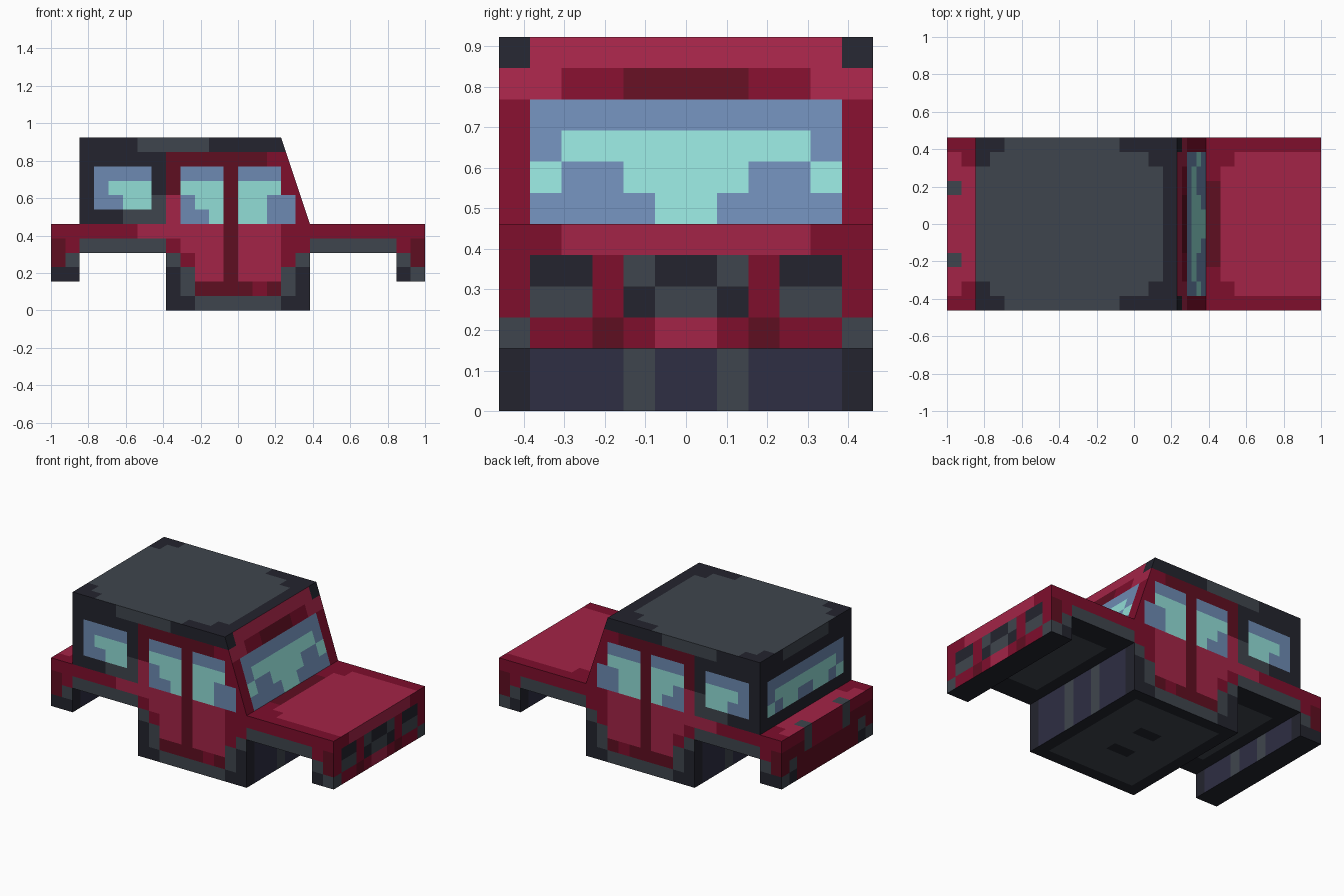
import bpy, bmesh
from mathutils import Vector

if "Cube" in bpy.data.objects:
    bpy.data.objects.remove(bpy.data.objects["Cube"])

U = 1 / 13  # panel grid unit

# Flat colours (sRGB 0-255, converted to linear)
COLOURS = {
    "bright_red": (163, 36, 71), "mid_red": (126, 14, 44), "dark_red": (95, 14, 33),
    "slate": (63, 69, 77), "charcoal": (35, 36, 46), "dusk": (46, 46, 67),
    "glass_blue": (109, 138, 178), "glass_teal": (145, 221, 214),
}
R, M, D, S, K, P, B, T = range(8)


def linear(v):
    v /= 255
    return v / 12.92 if v < 0.04045 else ((v + 0.055) / 1.055) ** 2.4


def paint(rects, a, b, base):
    """Colour of the last rectangle (colour, a0, a1, b0, b1) holding the point."""
    for c, a0, a1, b0, b1 in rects:
        if a0 < a < a1 and b0 < b < b1:
            base = c
    return base


# --- Flank (x, z) ---
CABIN_SIDE = [
    (K, -11, -5, 6, 12), (K, -5, 5, 11, 12), (S, -7, -2, 11, 12),
    (S, -8, -5, 6, 7), (S, -6, -5, 7, 8),
    (D, -5, 2, 6, 11), (M, 2, 5, 6, 11), (R, -5, -4, 6, 8),
]
SIDE_GLASS = [
    (B, -10, -6, 7, 10), (T, -9, -6, 8, 9), (T, -8, -6, 7, 8),
    (B, -4, -1, 6, 10), (T, -4, -1, 8, 9), (T, -3, -1, 7, 8), (T, -2, -1, 6, 7),
    (B, 0, 3, 8, 10), (B, 0, 4, 6, 8), (T, 0, 3, 8, 9), (T, 0, 2, 6, 8),
]
DOORS = [
    (M, -13, 13, 5, 6), (M, -5, 5, 3, 5), (D, -4, 4, 1, 3), (R, -7, 3, 5, 6),
    (R, -4, 3, 4, 5), (R, -3, 3, 2, 4), (M, 1, 2, 1, 2), (D, -1, 0, 1, 6),
]
SILL = [
    (K, -5, 5, 0, 1), (S, -3, 3, 0, 1), (K, -5, -4, 0, 4), (K, 4, 5, 0, 4),
    (S, -5, -4, 3, 4), (S, 4, 5, 3, 4), (S, -4, -3, 1, 3), (S, 3, 4, 1, 3),
]
FENDERS = [
    (S, -11, -5, 4, 5), (S, 5, 11, 4, 5), (K, -13, -11, 2, 4), (K, 11, 13, 2, 4),
    (M, -12, -11, 4, 5), (D, -13, -12, 3, 5), (S, -12, -11, 3, 4),
    (M, 11, 12, 4, 5), (D, 12, 13, 3, 5), (S, 11, 12, 3, 4), (S, 12, 13, 2, 3),
]
FLANK = CABIN_SIDE + SIDE_GLASS + DOORS + SILL + FENDERS

# --- Ends, using distance from the centre line (|y|, z) ---
WINDSHIELD = [
    (M, 5, 6, 6, 10), (R, 0, 6, 10, 12), (M, 2, 4, 10, 11), (D, 0, 2, 10, 11),
    (K, 5, 6, 11, 12), (B, 0, 5, 6, 10), (T, 0, 4, 8, 9), (T, 0, 2, 7, 8),
    (T, 4, 5, 7, 8), (T, 0, 1, 6, 7),
]
GRILLE = [
    (R, 0, 4, 5, 6), (K, 3, 5, 4, 5), (S, 3, 5, 3, 4), (S, 0, 2, 3, 5),
    (K, 0, 1, 4, 5), (K, 1, 2, 3, 4), (S, 5, 6, 2, 3), (D, 2, 3, 2, 3),
    (R, 0, 1, 2, 3),
]
REAR_WINDOW = [
    (S, 0, 3, 11, 12), (B, 0, 5, 7, 10), (T, 0, 4, 8, 9), (T, 1, 3, 7, 8),
    (T, 4, 5, 7, 8),
]
TAILGATE = [
    (D, 0, 6, 3, 5), (M, 0, 2, 4, 5), (S, 2, 3, 4, 6), (S, 4, 5, 3, 4),
    (K, 0, 6, 2, 3), (D, 0, 4, 2, 3), (S, 5, 6, 2, 3),
]
ARCH_WALL = [(P, 0, 5, 0, 4), (S, 1, 2, 0, 4)]

# --- Tops and undersides (x, |y|) ---
ROOF = [(S, -11, 2, 0, 6), (K, -11, -9, 5, 6), (K, -11, -10, 4, 6),
        (K, -1, 3, 5, 6), (K, 1, 3, 4, 6)]
HOOD = [(R, 6, 13, 0, 5), (M, 6, 7, 4, 5), (D, 5, 6, 0, 3)]
REAR_DECK = [(R, -13, -11, 0, 5), (M, -12, -11, 4, 5), (S, -13, -12, 2, 3)]
UNDERSIDE = [(S, -4, 4, 0, 5), (K, -1, 1, 1, 2), (S, -10, -6, 0, 4), (S, 6, 10, 0, 4)]


def colour(face):
    """Choose a colour from the face direction and grid position."""
    n = face.normal
    c = face.calc_center_median() / U
    x, y, z = c.x, abs(c.y), c.z
    if abs(n.y) > 0.5:
        return paint(FLANK, x, z, M)
    if n.z > 0.9:
        if z > 11:
            return paint(ROOF, x, y, K)
        return paint(HOOD if x > 0 else REAR_DECK, x, y, M)
    if n.z < -0.9:
        return paint(UNDERSIDE, x, y, K)
    if z > 6:
        return paint(WINDSHIELD, y, z, M) if n.x > 0 else paint(REAR_WINDOW, y, z, K)
    if x > 12:
        return paint(GRILLE, y, z, M)
    if x < -12:
        return paint(TAILGATE, y, z, M)
    return paint(ARCH_WALL, y, z, K)


# Body side profile, pulled across the full width
profile = [(-13, 2), (-11, 2), (-11, 4), (-5, 4), (-5, 0), (5, 0), (5, 4), (11, 4),
           (11, 2), (13, 2), (13, 6), (5, 6), (3, 12), (-11, 12), (-11, 6), (-13, 6)]
bm = bmesh.new()
side = bm.faces.new([bm.verts.new((x * U, -6 * U, z * U)) for x, z in profile])
pulled = bmesh.ops.extrude_face_region(bm, geom=[side], use_keep_orig=True)
bmesh.ops.translate(bm, vec=(0, 12 * U, 0),
                    verts=[g for g in pulled["geom"] if isinstance(g, bmesh.types.BMVert)])
bmesh.ops.recalc_face_normals(bm, faces=bm.faces)

# Cut the shell into square panels
for axis, lo, hi in ((0, -12, 13), (1, -5, 6), (2, 1, 12)):
    normal = Vector((0, 0, 0))
    normal[axis] = 1
    for k in range(lo, hi):
        bmesh.ops.bisect_plane(bm, geom=bm.verts[:] + bm.edges[:] + bm.faces[:],
                               dist=1e-5, plane_co=normal * k * U, plane_no=normal)
bm.normal_update()
for f in bm.faces:
    f.material_index = colour(f)

mesh = bpy.data.meshes.new("car_body")
for name, rgb in COLOURS.items():
    mat = bpy.data.materials.new(name)
    mat.diffuse_color = (*[linear(v) for v in rgb], 1)
    mat.use_nodes = True
    mat.node_tree.nodes["Principled BSDF"].inputs["Base Color"].default_value = mat.diffuse_color
    mesh.materials.append(mat)
bm.to_mesh(mesh)
bm.free()
body = bpy.data.objects.new("car_body", mesh)
bpy.context.collection.objects.link(body)
